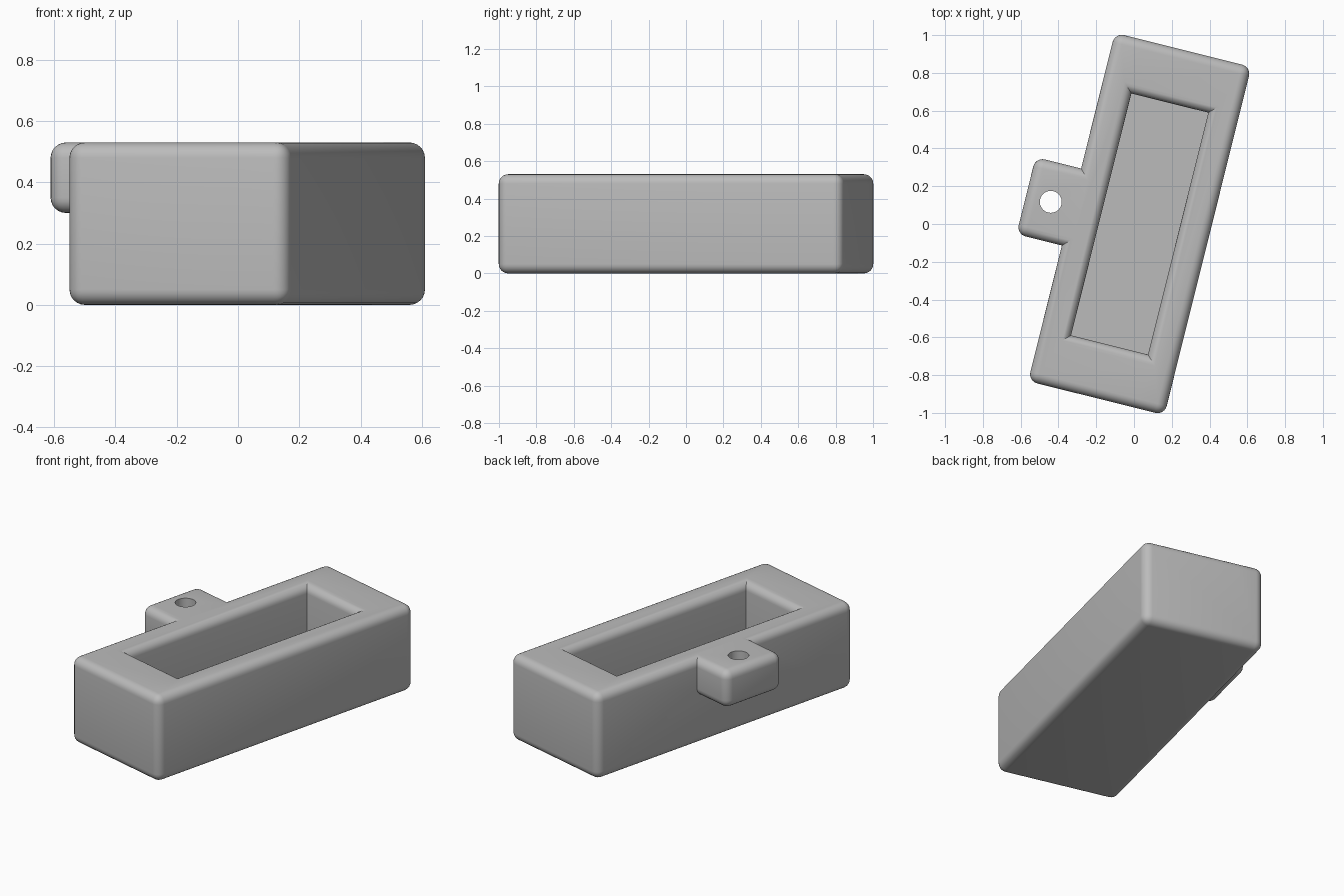
import bpy, bmesh, math
from itertools import product
from mathutils import Matrix

if "Cube" in bpy.data.objects:
    bpy.data.objects.remove(bpy.data.objects["Cube"])

TURN = Matrix.Translation((0.03, 0, 0)) @ Matrix.Rotation(math.radians(-14), 4, 'Z')
ROUND = 0.05

# Block layout: solid cells between these planes
U = [-0.62, -0.372, -0.21, 0.21, 0.372]
V = [-0.95, -0.66, -0.21, 0.21, 0.66, 0.95]
Z = [0, 0.13, 0.30, 0.53]


def solid(i, j, k):
    if not (0 <= i < 4 and 0 <= j < 5 and 0 <= k < 3):
        return False
    if i == 0:                                            # side lug
        return j == 2 and k == 2
    return not (i == 2 and 1 <= j <= 3 and k >= 1)        # box with pocket


grey = bpy.data.materials.new("grey")
grey.diffuse_color = (0.5, 0.5, 0.5, 1)
grey.use_nodes = True
grey.node_tree.nodes["Principled BSDF"].inputs["Base Color"].default_value = grey.diffuse_color

# Box and lug as one skin
bm = bmesh.new()
for cell in product(range(4), range(5), range(3)):
    if not solid(*cell):
        continue
    for axis, side in product(range(3), (0, 1)):
        beside = list(cell)
        beside[axis] += 2 * side - 1
        if solid(*beside):
            continue
        a, b = (axis + 1) % 3, (axis + 2) % 3
        ring = []
        for da, db in ((0, 0), (1, 0), (1, 1), (0, 1)):
            p = list(cell)
            p[axis] += side
            p[a] += da
            p[b] += db
            ring.append(bm.verts.new((U[p[0]], V[p[1]], Z[p[2]])))
        bm.faces.new(ring if side else ring[::-1])
bmesh.ops.remove_doubles(bm, verts=bm.verts, dist=1e-4)
bmesh.ops.dissolve_limit(bm, angle_limit=0.02, verts=bm.verts, edges=bm.edges)
bmesh.ops.recalc_face_normals(bm, faces=bm.faces)

# Round only the outward edges
outward = [e for e in bm.edges if e.is_convex and e.calc_face_angle(0) > 0.5]
bmesh.ops.bevel(bm, geom=outward, offset=ROUND, segments=6, profile=0.5,
                affect='EDGES', clamp_overlap=True)
mesh = bpy.data.meshes.new("box_with_lug")
bm.to_mesh(mesh)
bm.free()
box = bpy.data.objects.new("box_with_lug", mesh)
bpy.context.collection.objects.link(box)
mesh.materials.append(grey)
box.matrix_world = TURN

# Hole through the lug
bpy.ops.mesh.primitive_cylinder_add(vertices=48, radius=0.058, depth=0.6)
cutter = bpy.context.object
cutter.name = "hole_cutter"
cutter.data.materials.append(grey)
cutter.matrix_world = TURN @ Matrix.Translation((-0.485, 0, 0.45))
cut = box.modifiers.new("hole", 'BOOLEAN')
cut.operation = 'DIFFERENCE'
cut.solver = 'EXACT'
cut.object = cutter

bpy.ops.object.select_all(action='DESELECT')
box.select_set(True)
bpy.context.view_layer.objects.active = box
bpy.context.view_layer.update()
bpy.ops.object.modifier_apply(modifier=cut.name)
bpy.data.objects.remove(cutter)
bpy.ops.object.shade_smooth_by_angle(angle=math.radians(30))
